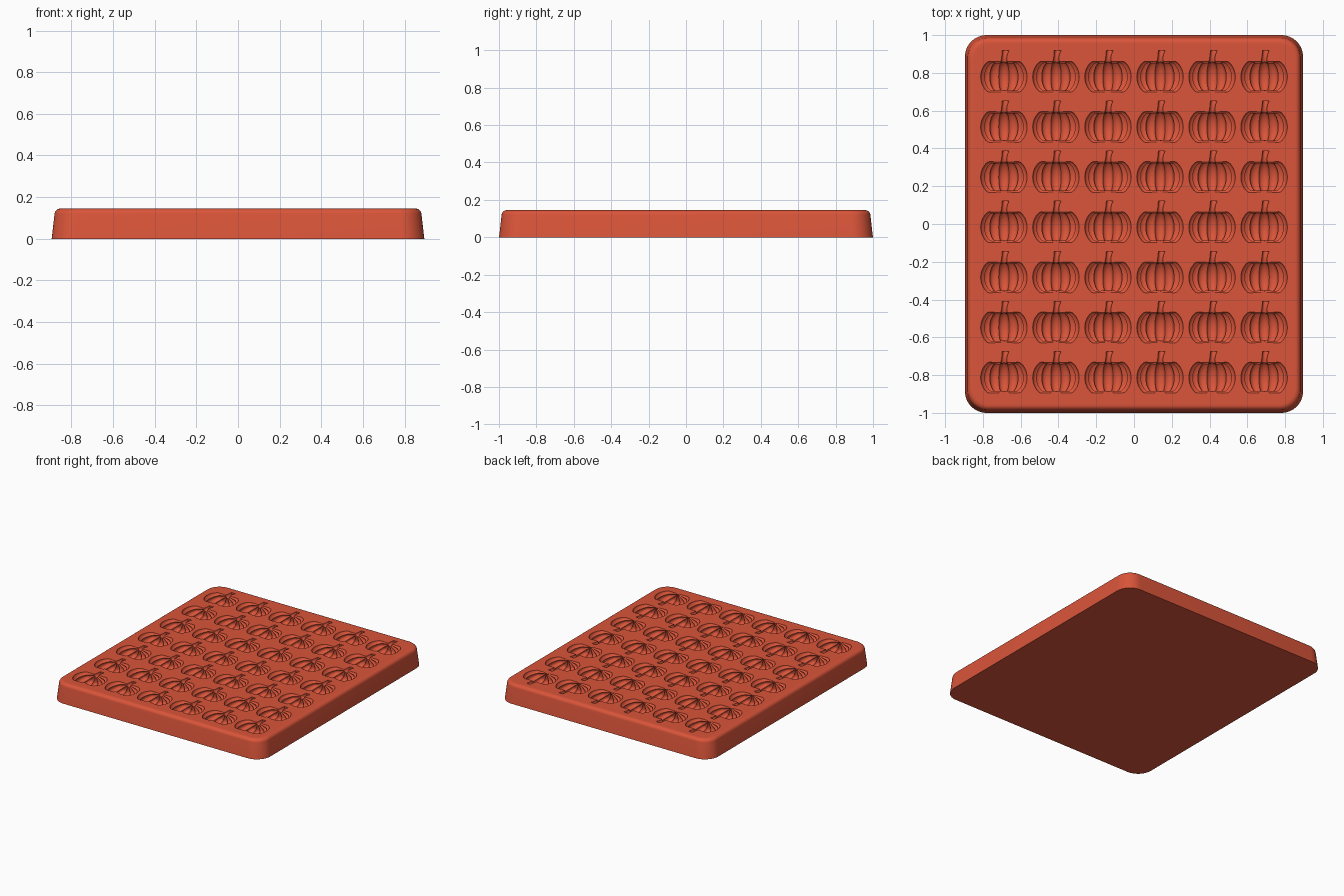
import bpy, bmesh
from math import sin, cos, pi, radians
from mathutils import Vector

cube = bpy.data.objects.get("Cube")
if cube:
    bpy.data.objects.remove(cube, do_unlink=True)

HALF_X, HALF_Y, TOP = 0.895, 1.0, 0.145

terracotta = bpy.data.materials.new("terracotta_red")
terracotta.use_nodes = True
colour = (0.70, 0.09, 0.042, 1)
terracotta.diffuse_color = colour
terracotta.node_tree.nodes["Principled BSDF"].inputs["Base Color"].default_value = colour


def loft(bm, rings):
    """Skin closed rings of points and cap both ends."""
    loops = [[bm.verts.new(p) for p in ring] for ring in rings]
    n = len(loops[0])
    for a, b in zip(loops, loops[1:]):
        for i in range(n):
            j = (i + 1) % n
            bm.faces.new((a[i], a[j], b[j], b[i]))
    bm.faces.new(loops[0][::-1])
    bm.faces.new(loops[-1])


def make_object(name, bm):
    bmesh.ops.recalc_face_normals(bm, faces=bm.faces)
    mesh = bpy.data.meshes.new(name)
    bm.to_mesh(mesh)
    bm.free()
    mesh.materials.append(terracotta)
    obj = bpy.data.objects.new(name, mesh)
    bpy.context.collection.objects.link(obj)
    return obj


def apply_boolean(obj, cutter, operation):
    mod = obj.modifiers.new("boolean", 'BOOLEAN')
    mod.operation, mod.solver, mod.object = operation, 'EXACT', cutter
    bpy.context.view_layer.objects.active = obj
    bpy.ops.object.modifier_apply(modifier=mod.name)
    bpy.data.objects.remove(cutter, do_unlink=True)


def rounded_rectangle(inset, z, radius=0.115, steps=12):
    r = radius - inset * 0.6
    points = []
    for k, (sx, sy) in enumerate([(1, 1), (-1, 1), (-1, -1), (1, -1)]):
        for i in range(steps + 1):
            a = (k + i / steps) * pi / 2
            points.append((sx * (HALF_X - inset - r) + r * cos(a),
                           sy * (HALF_Y - inset - r) + r * sin(a), z))
    return points


# Tray: tapered sides and a rounded top rim
RIM = 0.028
profile = [(0, 0), (0.002, 0.012)]
for i in range(9):
    a = radians(8 + 82 * i / 8)
    profile.append((0.014 + RIM * (1 - cos(a)), TOP - RIM + RIM * sin(a)))
profile.append((0.055, TOP))
bm = bmesh.new()
loft(bm, [rounded_rectangle(*p) for p in profile])
tray = make_object("mould_tray", bm)


# Pumpkin body: ribbed, with dimples at both ends
def pumpkin_ring(v, lobes=12, segments=96):
    ring = []
    for i in range(segments):
        t = 2 * pi * i / segments
        rib = abs(cos(lobes * t / 2)) ** 0.7
        r = cos(v) ** 0.75 * (0.86 + 0.14 * rib)
        swell = 0.88 + 0.12 * rib
        dimple = 1 - 0.22 * max(0, abs(sin(v)) - 0.8) / 0.2
        ring.append((0.123 * r * cos(t), 0.102 * sin(v) * swell * dimple, -0.1 * r * sin(t)))
    return ring


bm = bmesh.new()
loft(bm, [pumpkin_ring(radians(-86 + 172 * i / 24)) for i in range(25)])
pumpkin = make_object("pumpkin_cutter", bm)

# Stem: short, bent and flared at both ends
bm = bmesh.new()
stem_rings = []
for x, y, r in [(0, 0.055, 0.026), (0, 0.075, 0.018), (0.001, 0.095, 0.014),
                (0.004, 0.117, 0.014), (0.009, 0.138, 0.018)]:
    stem_rings.append([(x + r * cos(2 * pi * i / 16), y, r * 1.2 * sin(2 * pi * i / 16))
                       for i in range(16)])
loft(bm, stem_rings)
apply_boolean(pumpkin, make_object("stem_cutter", bm), 'UNION')

# Grid of cavities: six columns by seven rows
bm = bmesh.new()
for column in range(6):
    for row in range(7):
        first = len(bm.verts)
        bm.from_mesh(pumpkin.data)
        bm.verts.ensure_lookup_table()
        offset = Vector(((column - 2.5) * 0.2755, (row - 3) * 0.2655 - 0.017, TOP))
        bmesh.ops.translate(bm, verts=bm.verts[first:], vec=offset)
bpy.data.objects.remove(pumpkin, do_unlink=True)
apply_boolean(tray, make_object("cavity_cutter", bm), 'DIFFERENCE')

# Smooth shading with crisp cavity edges
bpy.ops.object.select_all(action='DESELECT')
tray.select_set(True)
bpy.context.view_layer.objects.active = tray
bpy.ops.object.shade_smooth_by_angle(angle=radians(35))
